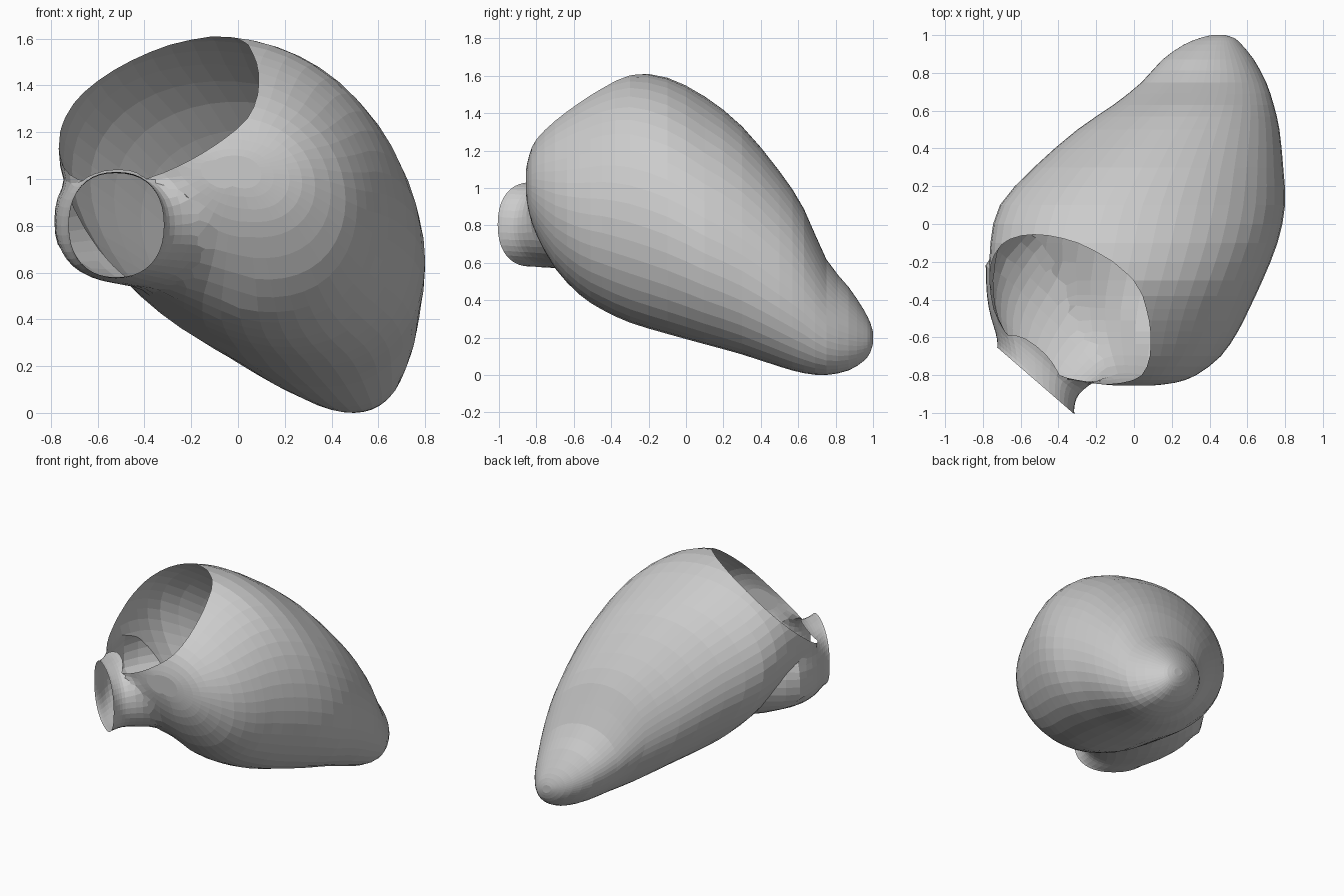
import bpy, bmesh
from math import sin, cos, tau, copysign
from mathutils import Vector

if "Cube" in bpy.data.objects:
    bpy.data.objects.remove(bpy.data.objects["Cube"])

SEG = 48
RIM_N = Vector((-0.596, -0.734, 1.0)).normalized()   # large opening plane
RIM_P = Vector((0, 0, 1.823))
OUT_N = Vector((-0.655, -0.756, 0)).normalized()     # small opening plane
OUT_P = Vector((-0.52, -0.83, 0.805))


def loft(rings):
    """Closed solid from a list of vertex rings."""
    bm = bmesh.new()
    rows = [[bm.verts.new(p) for p in r] for r in rings]
    for a, b in zip(rows, rows[1:]):
        for i in range(len(a)):
            j = (i + 1) % len(a)
            bm.faces.new((a[i], a[j], b[j], b[i]))
    bm.faces.new(rows[0])
    bm.faces.new(rows[-1])
    bmesh.ops.recalc_face_normals(bm, faces=bm.faces)
    return bm


def to_object(bm, name):
    me = bpy.data.meshes.new(name)
    bm.to_mesh(me)
    bm.free()
    ob = bpy.data.objects.new(name, me)
    bpy.context.collection.objects.link(ob)
    return ob


def spline(rows, steps):
    """Catmull-Rom through a list of equal-length rows."""
    out = []
    for i in range(len(rows) - 1):
        q = [rows[max(0, min(len(rows) - 1, i + k))] for k in (-1, 0, 1, 2)]
        for s in range(steps):
            t = s / steps
            out.append([0.5 * (2 * b + (c - a) * t + (2 * a - 5 * b + 4 * c - d) * t * t
                               + (3 * b - a - 3 * c + d) * t ** 3)
                        for a, b, c, d in zip(*q)])
    return out + [rows[-1]]


# Main chamber: slices along y as (y, x min, x max, z min, z max)
slices = [
    (1.00, 0.41, 0.48, 0.17, 0.23), (0.985, 0.35, 0.53, 0.12, 0.28),
    (0.95, 0.265, 0.57, 0.075, 0.35), (0.87, 0.15, 0.635, 0.025, 0.47),
    (0.75, 0.04, 0.70, 0.0, 0.62), (0.63, -0.11, 0.74, 0.01, 0.89),
    (0.50, -0.30, 0.77, 0.045, 1.09), (0.30, -0.53, 0.79, 0.11, 1.33),
    (0.10, -0.71, 0.80, 0.165, 1.49), (-0.10, -0.76, 0.76, 0.22, 1.59),
    (-0.30, -0.765, 0.68, 0.28, 1.61), (-0.45, -0.75, 0.61, 0.35, 1.55),
    (-0.57, -0.70, 0.55, 0.43, 1.48), (-0.70, -0.58, 0.46, 0.57, 1.38),
    (-0.80, -0.42, 0.33, 0.75, 1.27), (-0.84, -0.25, 0.22, 0.87, 1.17),
    (-0.855, -0.12, 0.10, 0.96, 1.10),
]


def tilt(y, t):
    """Slants a slice from upper left to lower right, hollowing the lower left."""
    k = max(0, min(1, (y + 0.45) / 0.55))
    top = -0.04 - 0.16 * k
    w = 0.5 + 0.5 * sin(t + 0.3)
    return top * w - 0.40 * (1 - w)


rings = []
for y, x0, x1, z0, z1 in spline(slices, 2):
    rings.append([((x0 + x1) / 2 + (x1 - x0) / 2 * cos(t), y,
                   (z0 + z1) / 2 + (z1 - z0) / 2 * sin(t + tilt(y, t)))
                  for t in (tau * i / SEG for i in range(SEG))])
bm = loft(rings)
# Cut the large opening, capped for now so the union stays solid
res = bmesh.ops.bisect_plane(bm, geom=bm.verts[:] + bm.edges[:] + bm.faces[:],
                             plane_co=RIM_P, plane_no=RIM_N, clear_outer=True)
cut = [e for e in res["geom_cut"] if isinstance(e, bmesh.types.BMEdge)]
bmesh.ops.holes_fill(bm, edges=cut, sides=0)
bmesh.ops.recalc_face_normals(bm, faces=bm.faces)
shell = to_object(bm, "chamber_shell")

# Outflow spout: (centre x, y, z, half width, half height)
spout_rows = [
    (-0.52, -0.83, 0.805, 0.27, 0.225), (-0.52, -0.76, 0.80, 0.28, 0.23),
    (-0.525, -0.67, 0.80, 0.33, 0.232), (-0.46, -0.50, 0.82, 0.43, 0.28),
    (-0.26, -0.28, 0.86, 0.45, 0.33),
]
side = Vector((0.756, -0.655, 0))


def squarish(v):
    return copysign(abs(v) ** 0.88, v)


rings = []
for cx, cy, cz, w, h in spline(spout_rows, 3):
    c = Vector((cx, cy, cz))
    rings.append([c + side * w * squarish(cos(tau * i / 40))
                  + Vector((0, 0, h * squarish(sin(tau * i / 40)))) for i in range(40)])
spout = to_object(loft(rings), "spout_helper")
spout.hide_render = True

# Join the spout to the chamber
mod = shell.modifiers.new("join", "BOOLEAN")
mod.operation = "UNION"
mod.solver = "EXACT"
mod.object = spout
dg = bpy.context.evaluated_depsgraph_get()
joined = bpy.data.meshes.new_from_object(shell.evaluated_get(dg))
shell.modifiers.clear()
shell.data = joined
bpy.data.objects.remove(spout)

# Open both mouths and soften the junction
bm = bmesh.new()
bm.from_mesh(joined)
bm.normal_update()
caps = [f for f in bm.faces for n, p in ((RIM_N, RIM_P), (OUT_N, OUT_P))
        if abs(f.normal.dot(n)) > 0.98
        and all(abs((v.co - p).dot(n)) < 0.003 for v in f.verts)]
bmesh.ops.delete(bm, geom=list(set(caps)), context="FACES")


def near_spout():
    return [v for v in bm.verts if not v.is_boundary and v.co.y > -1.1
            and (v.co - Vector((-0.45, -0.65, 0.75))).length < 0.52]


bmesh.ops.remove_doubles(bm, verts=near_spout(), dist=0.018)
near = near_spout()
for _ in range(8):
    bmesh.ops.smooth_vert(bm, verts=near, factor=0.4,
                          use_axis_x=True, use_axis_y=True, use_axis_z=True)
bm.to_mesh(joined)
bm.free()
